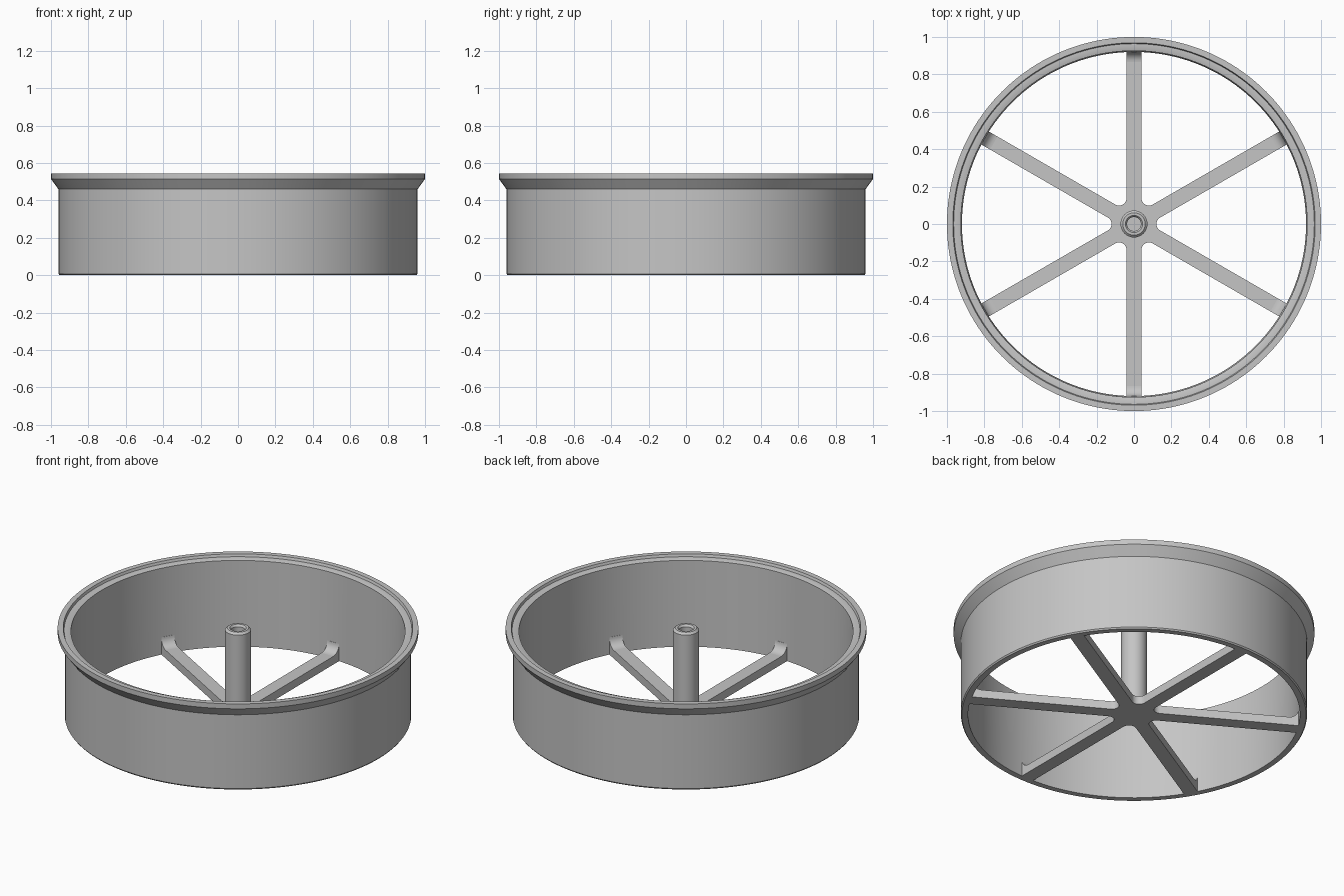
import bpy, bmesh
from math import sin, cos, pi, radians

cube = bpy.data.objects.get("Cube")
if cube:
    bpy.data.objects.remove(cube, do_unlink=True)

HEIGHT = 0.545
SPOKES = 6
HALF_W = 0.04      # half width of a spoke
THICK = 0.05       # spoke thickness
INNER_R = 0.92     # inside of the drum
FILLET = 0.055     # blend from spoke up to the drum wall

grey = bpy.data.materials.new("plain grey")
grey.use_nodes = True
colour = (0.56, 0.56, 0.56, 1)
grey.diffuse_color = colour
grey.node_tree.nodes["Principled BSDF"].inputs["Base Color"].default_value = colour


def finish(bm, name):
    bmesh.ops.remove_doubles(bm, verts=bm.verts, dist=1e-5)
    bmesh.ops.recalc_face_normals(bm, faces=bm.faces)
    mesh = bpy.data.meshes.new(name)
    bm.to_mesh(mesh)
    bm.free()
    mesh.shade_smooth()
    mesh.set_sharp_from_angle(angle=radians(25))
    mesh.materials.append(grey)
    obj = bpy.data.objects.new(name, mesh)
    bpy.context.collection.objects.link(obj)
    return obj


def lathe(name, profile, steps, closed):
    """Turn (radius, z) points around the z axis."""
    bm = bmesh.new()
    verts = [bm.verts.new((r, 0, z)) for r, z in profile]
    pairs = list(zip(verts, verts[1:]))
    if closed:
        pairs.append((verts[-1], verts[0]))
    edges = [bm.edges.new(p) for p in pairs]
    bmesh.ops.spin(bm, geom=verts + edges, cent=(0, 0, 0), axis=(0, 0, 1),
                   angle=2 * pi, steps=steps)
    return finish(bm, name)


def prism(name, points, direction):
    """Extrude a flat outline along a direction."""
    bm = bmesh.new()
    face = bm.faces.new([bm.verts.new(p) for p in points])
    top = bmesh.ops.extrude_face_region(bm, geom=[face], use_keep_orig=True)
    moved = [g for g in top["geom"] if isinstance(g, bmesh.types.BMVert)]
    bmesh.ops.translate(bm, verts=moved, vec=direction)
    return finish(bm, name)


# Drum wall with flared lip and a stepped top edge
lathe("drum_rim", [
    (INNER_R, 0.0), (0.954, 0.0), (0.96, 0.008), (0.96, 0.46),
    (1.0, 0.515), (1.0, HEIGHT), (0.969, HEIGHT), (0.964, 0.53),
    (0.945, 0.53), (0.926, 0.525)], 160, True)

# Central post with a bore in its top
lathe("hub_post", [
    (0, 0), (0.072, 0), (0.072, HEIGHT - 0.012), (0.06, HEIGHT),
    (0.046, HEIGHT), (0.037, HEIGHT - 0.012), (0.037, 0.1), (0, 0.1)], 48, False)

# Six-armed spider with rounded inner corners
outline = []
corner_r = 0.04
step = 2 * pi / SPOKES
for i in range(SPOKES):
    a = pi / 6 + i * step
    end = INNER_R + 0.005
    for side in (-HALF_W, HALF_W):
        outline.append((end * cos(a) - side * sin(a), end * sin(a) + side * cos(a), 0))
    # concave arc between this spoke and the next
    mid = a + step / 2
    dist = (HALF_W + corner_r) / sin(step / 2)
    for k in range(9):
        t = mid + pi + radians(60) * (1 - k / 4)
        outline.append((dist * cos(mid) + corner_r * cos(t),
                        dist * sin(mid) + corner_r * sin(t), 0))
prism("spokes", outline, (0, 0, THICK))

# Curved blends where the spokes meet the drum
for i in range(SPOKES):
    wall = INNER_R + 0.005
    pts = [(wall, -HALF_W, THICK - 0.01), (INNER_R - FILLET, -HALF_W, THICK - 0.01)]
    for k in range(9):
        t = k / 8 * pi / 2
        pts.append((INNER_R - FILLET + FILLET * sin(t), -HALF_W,
                    THICK + FILLET * (1 - cos(t))))
    pts.append((wall, -HALF_W, THICK + FILLET))
    blend = prism("spoke_blend_%d" % (i + 1), pts, (0, 2 * HALF_W, 0))
    blend.rotation_euler.z = pi / 6 + i * step
